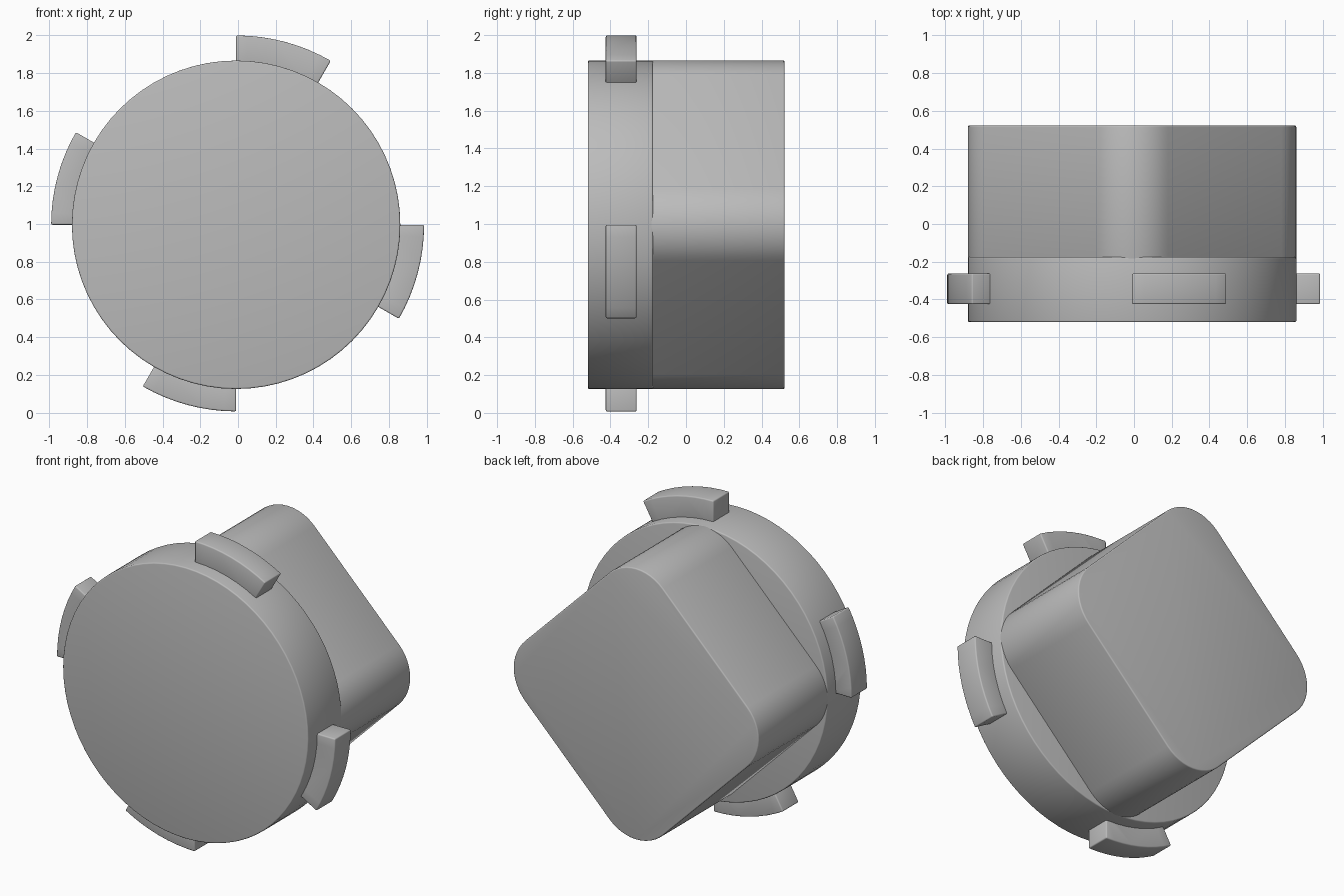
import bpy
import bmesh
from math import sin, cos, radians

if "Cube" in bpy.data.objects:
    bpy.data.objects.remove(bpy.data.objects["Cube"], do_unlink=True)

# Single grey material
grey = bpy.data.materials.new("plain grey")
grey.use_nodes = True
color = (0.5, 0.5, 0.5, 1)
grey.diffuse_color = color
grey.node_tree.nodes["Principled BSDF"].inputs["Base Color"].default_value = color

CX, CZ = -0.01, 0.996   # shared axis of disc and block
RADIUS = 0.87


def arc(radius, start, end, steps, cx=0, cz=0):
    """Points on an arc in the xz plane, angles in degrees."""
    angles = [radians(start + (end - start) * i / steps) for i in range(steps + 1)]
    return [(cx + radius * cos(a), cz + radius * sin(a)) for a in angles]


def prism(name, outline, y_front, y_back, edge):
    """Extrude an xz outline along y and round its sharp edges."""
    bm = bmesh.new()
    face = bm.faces.new([bm.verts.new((CX + x, y_front, CZ + z)) for x, z in outline])
    result = bmesh.ops.extrude_face_region(bm, geom=[face], use_keep_orig=True)
    for item in result["geom"]:
        if isinstance(item, bmesh.types.BMVert):
            item.co.y = y_back
    bmesh.ops.recalc_face_normals(bm, faces=bm.faces)
    sharp = [e for e in bm.edges if e.calc_face_angle(0) > radians(40)]
    bmesh.ops.bevel(bm, geom=sharp, offset=edge, segments=3, profile=0.5,
                    affect="EDGES", clamp_overlap=True)
    mesh = bpy.data.meshes.new(name)
    bm.to_mesh(mesh)
    bm.free()
    mesh.materials.append(grey)
    obj = bpy.data.objects.new(name, mesh)
    bpy.context.collection.objects.link(obj)
    bpy.ops.object.select_all(action="DESELECT")
    obj.select_set(True)
    bpy.context.view_layer.objects.active = obj
    bpy.ops.object.shade_smooth_by_angle(angle=radians(35))
    return obj


# Round front disc
prism("front_disc", arc(RADIUS, 0, 360, 72)[:-1], -0.52, -0.175, 0.008)

# Rounded square block standing on one corner
corner = 0.27
block = []
for turn in range(0, 360, 90):
    reach = RADIUS - corner
    block += arc(corner, turn - 45, turn + 45, 12,
                 reach * cos(radians(turn)), reach * sin(radians(turn)))
prism("rear_block", block, -0.2, 0.522, 0.008)

# Four locking tabs around the disc
tabs = [("top_tab", 90, 1.003), ("left_tab", 0, 0.996),
        ("bottom_tab", 270, 0.989), ("right_tab", 180, 0.98)]
for name, start, outer in tabs:
    outline = arc(outer, start, start - 30, 8) + arc(0.84, start - 30, start, 8)
    prism(name, outline, -0.425, -0.262, 0.008)
